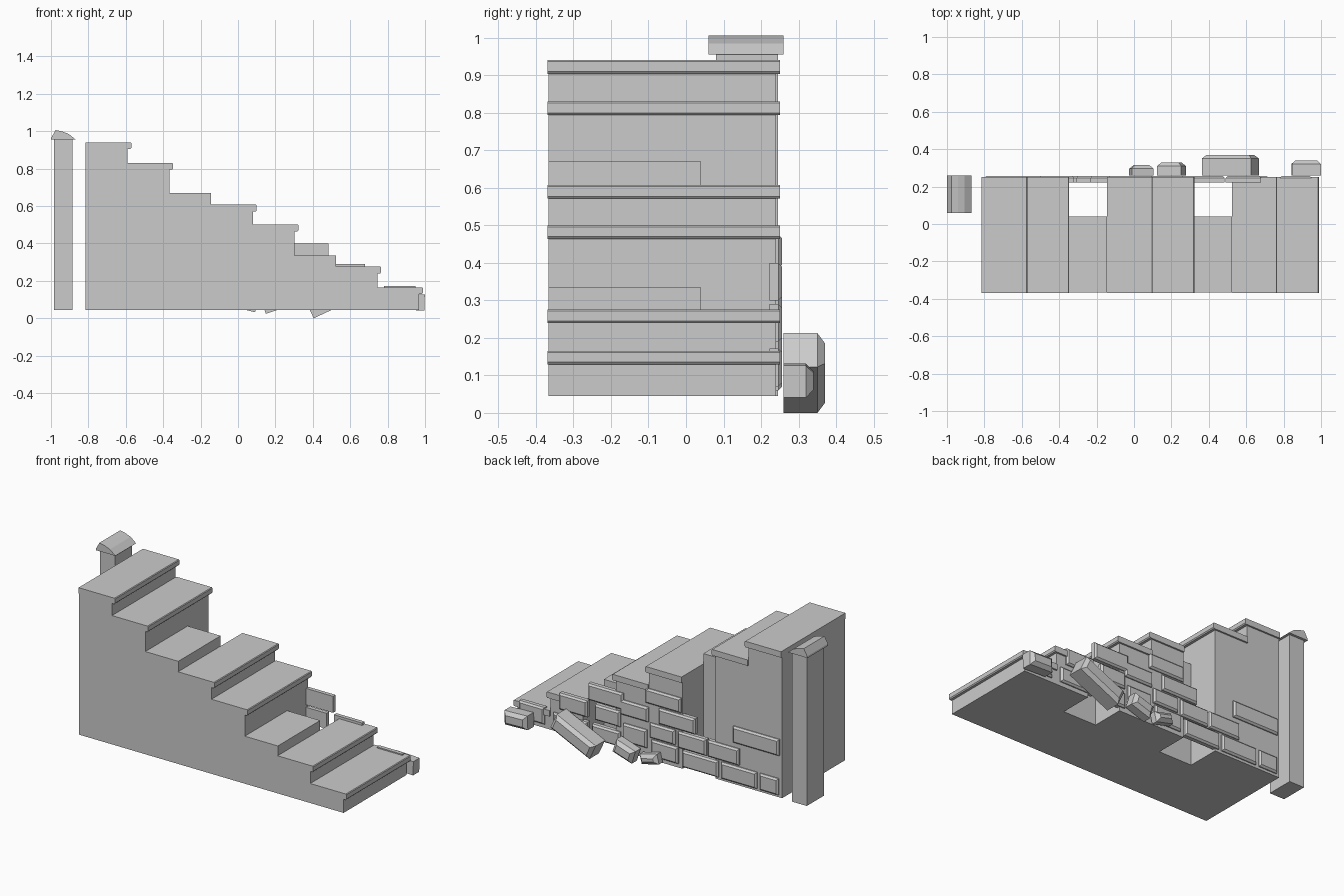
import bpy, bmesh, math
from mathutils import Vector, Matrix

if "Cube" in bpy.data.objects:
    bpy.data.objects.remove(bpy.data.objects["Cube"])

stone = bpy.data.materials.new("light grey stone")
stone.diffuse_color = (0.6, 0.6, 0.6, 1)
stone.use_nodes = True
stone.node_tree.nodes["Principled BSDF"].inputs["Base Color"].default_value = stone.diffuse_color


def finish(name, bm):
    bmesh.ops.recalc_face_normals(bm, faces=bm.faces)
    me = bpy.data.meshes.new(name)
    bm.to_mesh(me)
    bm.free()
    me.materials.append(stone)
    ob = bpy.data.objects.new(name, me)
    bpy.context.collection.objects.link(ob)
    return ob


def prism(name, pts, y0, y1):
    """Extrude an x-z outline from y0 to y1."""
    bm = bmesh.new()
    f = bm.faces.new([bm.verts.new((x, y0, z)) for x, z in pts])
    r = bmesh.ops.extrude_face_region(bm, geom=[f])
    bmesh.ops.translate(bm, vec=(0, y1 - y0, 0),
                        verts=[v for v in r["geom"] if isinstance(v, bmesh.types.BMVert)])
    return finish(name, bm)


def brick(name, centre, size, chamfer, rot=0.0, lean=0.0):
    """Box whose rear (+y) face is chamfered on all four sides."""
    bm = bmesh.new()
    bmesh.ops.create_cube(bm, size=1)
    for v in bm.verts:
        v.co = Vector(v.co) * Vector((1, 1, 1)).length / math.sqrt(3)
        v.co = Vector((v.co.x * size[0], v.co.y * size[1], v.co.z * size[2]))
    rear = [e for e in bm.edges if all(v.co.y > 0 for v in e.verts)]
    bmesh.ops.bevel(bm, geom=rear, offset=chamfer, segments=1, affect='EDGES')
    m = Matrix.Translation(centre) @ Matrix.Rotation(rot, 4, 'Y') @ Matrix.Rotation(lean, 4, 'Z')
    bmesh.ops.transform(bm, matrix=m, verts=bm.verts)
    return finish(name, bm)


# Steps: start x, riser x, top z, broken (short, without nosing)
BASE, FRONT, BACK, SHORT = 0.045, -0.367, 0.24, 0.04
steps = [
    (-0.815, -0.59, 0.94, False),
    (-0.59, -0.367, 0.83, False),
    (-0.367, -0.145, 0.67, True),
    (-0.145, 0.08, 0.607, False),
    (0.08, 0.303, 0.50, False),
    (0.303, 0.525, 0.334, True),
    (0.525, 0.745, 0.275, False),
    (0.745, 0.968, 0.165, False),
]
for i, (x0, x1, top, broken) in enumerate(steps, 1):
    if broken:
        prism(f"broken_step_{i}", [(x0, BASE), (x1, BASE), (x1, top), (x0, top)], FRONT, SHORT)
    else:
        low = top - 0.036
        prism(f"step_body_{i}", [(x0, BASE), (x1, BASE), (x1, low), (x0, low)], FRONT, BACK)
        prism(f"step_tread_{i}", [(x0, low), (x1 + 0.015, low), (x1 + 0.02, low + 0.006),
                                  (x1 + 0.02, top - 0.004), (x1 + 0.016, top), (x0, top)],
              FRONT - 0.002, 0.25)

# Newel post and its peaked cap
prism("newel_post", [(-0.985, BASE), (-0.885, BASE), (-0.885, 0.96), (-0.985, 0.96)], 0.08, 0.245)
prism("newel_cap", [(-1.0, 0.955), (-0.868, 0.955), (-0.905, 0.985), (-0.94, 0.998),
                    (-0.975, 1.006), (-0.998, 0.965)], 0.06, 0.26)

# Rear wall bricks: x0, x1, z0, z1
wall = [
    (-0.80, -0.49, 0.30, 0.40),
    (-0.795, -0.67, 0.06, 0.16), (-0.65, -0.41, 0.06, 0.16), (-0.39, -0.15, 0.06, 0.16),
    (-0.12, 0.06, 0.07, 0.17), (0.27, 0.46, 0.07, 0.16), (0.49, 0.72, 0.07, 0.16),
    (0.78, 0.95, 0.07, 0.172),
    (-0.53, -0.32, 0.17, 0.27), (-0.31, -0.12, 0.17, 0.27), (-0.10, 0.07, 0.18, 0.27),
    (0.09, 0.25, 0.11, 0.22), (0.27, 0.44, 0.19, 0.285), (0.49, 0.68, 0.19, 0.29),
    (-0.235, 0.01, 0.28, 0.375), (0.08, 0.27, 0.27, 0.36), (0.25, 0.485, 0.30, 0.40),
    (-0.14, 0.10, 0.385, 0.475),
]
for i, (x0, x1, z0, z1) in enumerate(wall, 1):
    brick(f"wall_brick_{i}", ((x0 + x1) / 2, 0.239, (z0 + z1) / 2),
          (x1 - x0, 0.034, z1 - z0), 0.01)

# Fallen bricks lying behind the wall
fallen = [
    ((0.515, 0.315, 0.106), (0.29, 0.11, 0.10), -25),
    ((0.20, 0.295, 0.085), (0.135, 0.07, 0.085), -18),
    ((0.04, 0.288, 0.075), (0.12, 0.055, 0.06), 14),
    ((0.92, 0.30, 0.086), (0.155, 0.08, 0.085), 2),
]
for i, (c, s, a) in enumerate(fallen, 1):
    brick(f"fallen_brick_{i}", c, s, 0.02, math.radians(a))
